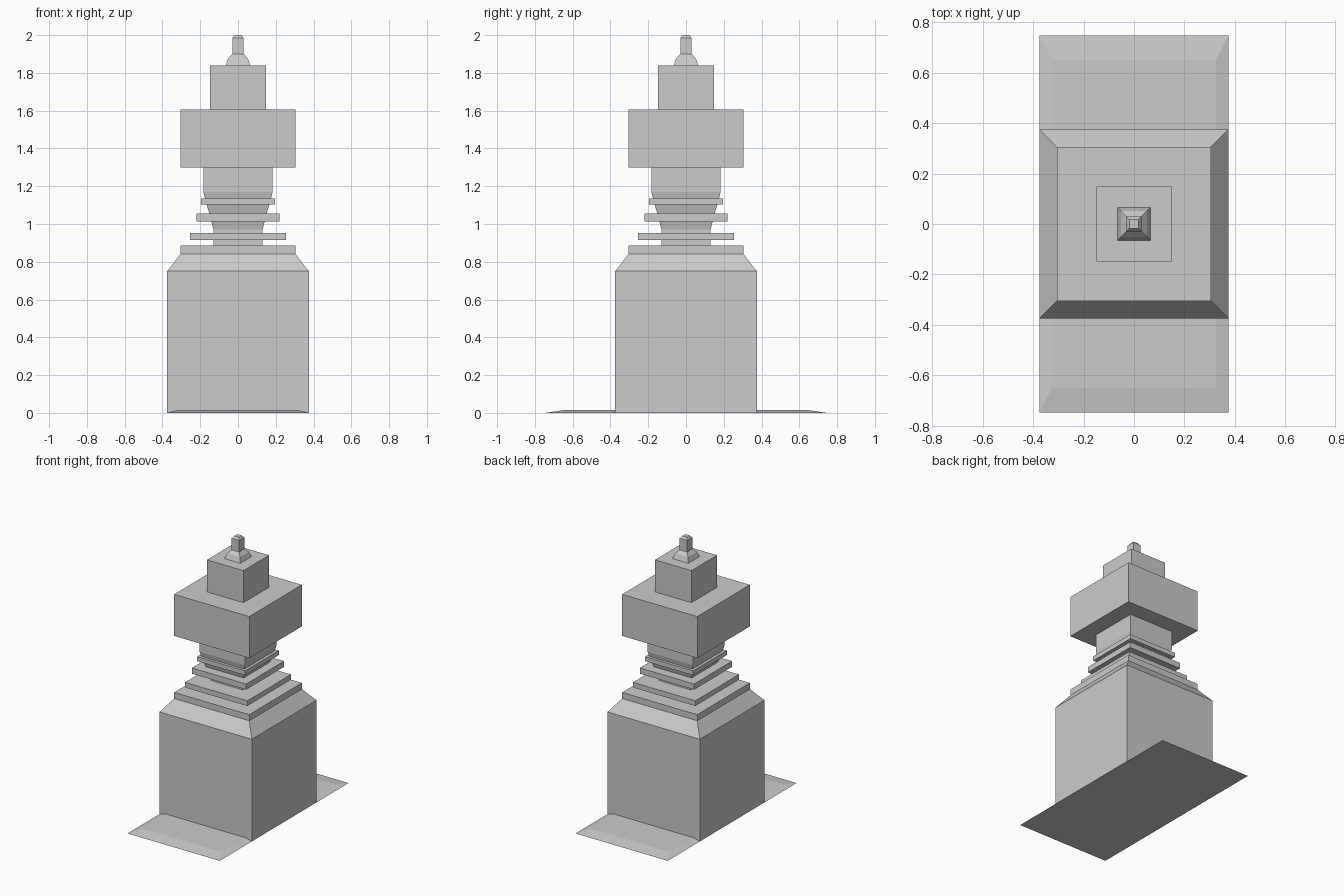
import bpy
import bmesh

if "Cube" in bpy.data.objects:
    bpy.data.objects.remove(bpy.data.objects["Cube"], do_unlink=True)

stone = bpy.data.materials.new("plain_grey")
stone.use_nodes = True
grey = (0.6, 0.6, 0.6, 1)
stone.diffuse_color = grey
stone.node_tree.nodes["Principled BSDF"].inputs["Base Color"].default_value = grey


def loft(name, rings):
    """Closed solid through rectangles given as (x0, x1, y0, y1, z)."""
    bm = bmesh.new()
    loops = [[bm.verts.new(p) for p in
              ((x0, y0, z), (x1, y0, z), (x1, y1, z), (x0, y1, z))]
             for x0, x1, y0, y1, z in rings]
    for low, high in zip(loops, loops[1:]):
        for i in range(4):
            j = (i + 1) % 4
            bm.faces.new((low[i], low[j], high[j], high[i]))
    bm.faces.new(loops[0][::-1])
    bm.faces.new(loops[-1])
    bmesh.ops.recalc_face_normals(bm, faces=bm.faces)
    mesh = bpy.data.meshes.new(name)
    bm.to_mesh(mesh)
    bm.free()
    mesh.materials.append(stone)
    obj = bpy.data.objects.new(name, mesh)
    bpy.context.collection.objects.link(obj)
    return obj


def tower(name, profile):
    """Square solid from (half width, height) pairs."""
    return loft(name, [(-r, r, -r, r, z) for r, z in profile])


# Main body with sloped shoulders and the slab on top
tower("body", [(0.375, 0), (0.375, 0.75), (0.305, 0.84)])
tower("shoulder_slab", [(0.305, 0.84), (0.305, 0.885)])

# Flared neck with three collars
tower("neck", [(0.13, 0.885), (0.13, 0.97), (0.14, 1.01), (0.152, 1.055),
               (0.175, 1.135), (0.183, 1.17), (0.183, 1.3)])
for name, half, low, high in (("lower_collar", 0.253, 0.915, 0.953),
                              ("middle_collar", 0.22, 1.013, 1.055),
                              ("upper_collar", 0.195, 1.102, 1.135)):
    tower(name, [(half, low), (half, high)])

# Head blocks and finial
tower("head", [(0.305, 1.3), (0.305, 1.605)])
tower("crown_block", [(0.148, 1.605), (0.148, 1.84)])
tower("finial", [(0.065, 1.84), (0.052, 1.876), (0.03, 1.9),
                 (0.03, 1.985), (0.018, 2.0)])

# Thin feet with bevelled outer edges, front and back
for name, side in (("front_foot", -1), ("back_foot", 1)):
    loft(name, [(-0.375, 0.375, side * 0.375, side * 0.747, 0),
                (-0.325, 0.325, side * 0.375, side * 0.65, 0.014)])
